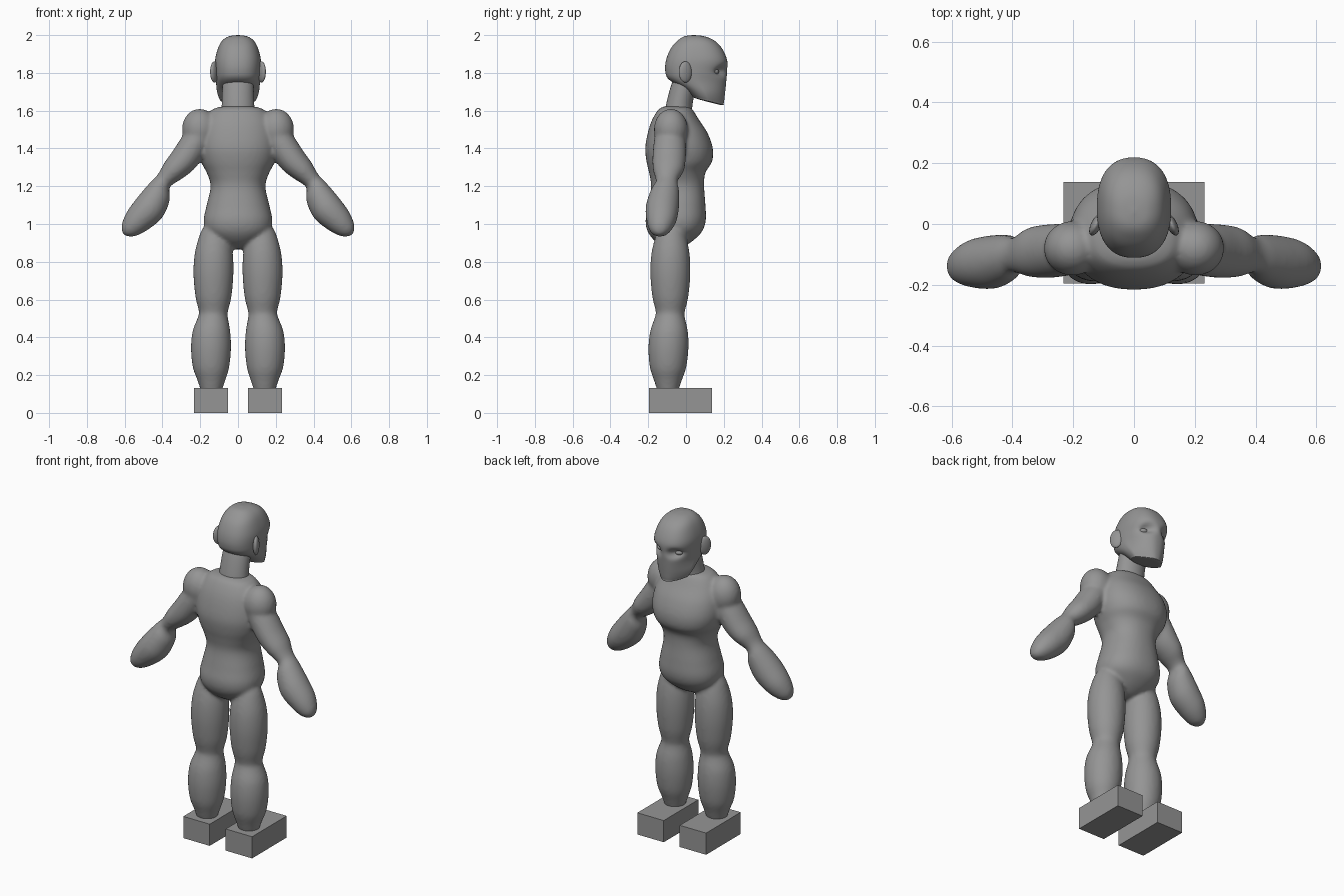
import bpy, bmesh, math
from mathutils import Vector, Matrix

if "Cube" in bpy.data.objects:
    bpy.data.objects.remove(bpy.data.objects["Cube"])

grey = bpy.data.materials.new("dark_grey")
grey.diffuse_color = (.3, .3, .3, 1)
grey.use_nodes = True
grey.node_tree.nodes["Principled BSDF"].inputs["Base Color"].default_value = grey.diffuse_color


def spline(p0, p1, p2, p3, t):
    return [0.5 * (2*b + (c-a)*t + (2*a-5*b+4*c-d)*t*t + (3*b-a-3*c+d)*t**3)
            for a, b, c, d in zip(p0, p1, p2, p3)]


def finish(name, bm, smooth=True, mirror=False):
    if mirror:
        geom = bm.verts[:] + bm.edges[:] + bm.faces[:]
        copy = bmesh.ops.duplicate(bm, geom=geom)["geom"]
        for v in copy:
            if isinstance(v, bmesh.types.BMVert):
                v.co.x = -v.co.x
    bmesh.ops.recalc_face_normals(bm, faces=bm.faces)
    me = bpy.data.meshes.new(name)
    bm.to_mesh(me)
    bm.free()
    me.materials.append(grey)
    for p in me.polygons:
        p.use_smooth = smooth
    ob = bpy.data.objects.new(name, me)
    bpy.context.collection.objects.link(ob)
    return ob


def loft(name, rings, u=(1, 0, 0), power=2.0, mirror=False, steps=6, n=48):
    """Skin splined rings (x, y, z, radius_u, radius_y, front_taper, tilt)."""
    rings = [tuple(r) + (0,) * (7 - len(r)) for r in rings]
    pts = [rings[0]] + rings + [rings[-1]]
    path = [spline(*pts[i:i+4], k / steps)
            for i in range(len(rings) - 1) for k in range(steps)] + [rings[-1]]
    bm, u, loops = bmesh.new(), Vector(u), []
    for x, y, z, ru, rv, taper, tilt in path:
        loop = []
        for k in range(n):
            a = 2 * math.pi * k / n
            c, s = math.cos(a), math.sin(a)
            c = math.copysign(abs(c) ** (2 / power), c)
            s = math.copysign(abs(s) ** (2 / power), s)
            w = 1 - taper * max(s, 0)
            loop.append(bm.verts.new(Vector((x, y, z)) + u * c * w * max(ru, .001)
                                     + Vector((0, 1, tilt)) * s * max(rv, .001)))
        loops.append(loop)
    for a, b in zip(loops, loops[1:]):
        for k in range(n):
            bm.faces.new((a[k], a[(k+1) % n], b[(k+1) % n], b[k]))
    bm.faces.new(loops[0])
    bm.faces.new(loops[-1])
    return finish(name, bm, True, mirror)


def ellipsoid(name, loc, radii, turn=0.0):
    bm = bmesh.new()
    m = Matrix.Translation(loc) @ Matrix.Rotation(turn, 4, 'Z') @ Matrix.Diagonal((*radii, 1))
    bmesh.ops.create_uvsphere(bm, u_segments=32, v_segments=20, radius=1, matrix=m)
    return finish(name, bm, True, True)


def fuse(name, parts, voxel):
    """Join parts into one softly blended skin."""
    bm = bmesh.new()
    for p in parts:
        bm.from_mesh(p.data)
        bpy.data.objects.remove(p)
    ob = finish(name, bm)
    r = ob.modifiers.new("Blend", 'REMESH')
    r.mode, r.voxel_size, r.use_smooth_shade = 'VOXEL', voxel, True
    s = ob.modifiers.new("Soften", 'SMOOTH')
    s.factor, s.iterations = .5, 8


def front_back(rows):
    # (z, back, front, half width, taper, tilt) to ring
    return [(0, (b+f)/2, z, w, (f-b)/2, *rest) for z, b, f, w, *rest in rows]


# Torso: chest, waist and pelvis in one skin
torso = loft("torso", front_back([
    (1.624, -.11, .01, .07), (1.607, -.145, .034, .135), (1.55, -.18, .07, .18),
    (1.48, -.203, .115, .205), (1.40, -.216, .142, .212), (1.33, -.209, .138, .196),
    (1.27, -.195, .102, .165), (1.20, -.185, .096, .145), (1.10, -.20, .103, .166),
    (1.02, -.214, .105, .182), (.96, -.203, .085, .168), (.91, -.165, .035, .11),
    (.875, -.11, -.02, .05), (.866, -.08, -.05, .01)]), power=2.25)

# Neck, leaning forward
loft("neck", [(0, -.04, 1.57, .092, .075), (0, -.036, 1.63, .086, .07),
              (0, -.015, 1.72, .083, .068), (0, .01, 1.80, .08, .065)])

# Head: rounded skull tapering to a flat chin
head = loft("head", front_back([
    (2.0, .035, .045, .004), (1.993, -.01, .10, .05), (1.97, -.045, .152, .084),
    (1.93, -.08, .19, .106), (1.87, -.105, .217, .121), (1.81, -.11, .218, .121, .08),
    (1.76, -.09, .213, .117, .2, -.03), (1.70, -.01, .206, .111, .35, -.12),
    (1.66, .03, .20, .097, .45, -.22), (1.648, .045, .192, .082, .45, -.26),
    (1.647, .11, .12, .004, 0, -.26)]), power=2.4, n=96)
# Eye sockets pressed into the face
for v in head.data.vertices:
    if v.co.y > .08:
        d = ((abs(v.co.x) - .062) / .032) ** 2 + ((v.co.z - 1.81) / .024) ** 2
        v.co.y -= .042 * math.exp(-d)
ellipsoid("eyes", (.06, .152, 1.806), (.025, .022, .016), -.4)
ellipsoid("ears", (.125, -.003, 1.805), (.017, .038, .056), .45)

# Shoulders and arms
shoulders = ellipsoid("shoulders", (.203, -.08, 1.5), (.094, .09, .11))
arms = loft("arms", [
    (.20, -.085, 1.47, .075, .08), (.245, -.087, 1.40, .078, .087),
    (.292, -.09, 1.335, .074, .088), (.34, -.093, 1.285, .064, .081),
    (.38, -.10, 1.243, .049, .062), (.40, -.103, 1.218, .048, .058),
    (.415, -.112, 1.17, .071, .076), (.465, -.125, 1.09, .085, .088),
    (.53, -.13, 1.02, .074, .079), (.577, -.137, .970, .05, .055),
    (.599, -.14, .948, .022, .027), (.604, -.14, .943, .003, .003)],
    u=(.75, 0, .66), mirror=True)

# Legs
legs = loft("legs", [(x, y, z, r, r) for x, y, z, r in (
    (.12, -.08, 1.0, .05), (.124, -.08, .95, .076), (.128, -.082, .85, .1),
    (.13, -.083, .74, .106), (.13, -.083, .62, .096), (.13, -.083, .55, .08),
    (.131, -.084, .525, .076), (.134, -.086, .50, .081), (.141, -.09, .43, .1),
    (.143, -.093, .34, .106), (.143, -.095, .24, .096), (.141, -.096, .17, .073),
    (.141, -.096, .10, .05))], mirror=True)

fuse("body", [torso, shoulders, arms, legs], .01)

# Block feet
bm = bmesh.new()
bmesh.ops.create_cube(bm, size=1, matrix=Matrix.Translation((.143, -.029, .066))
                      @ Matrix.Diagonal((.178, .333, .132, 1)))
finish("feet", bm, False, True)
